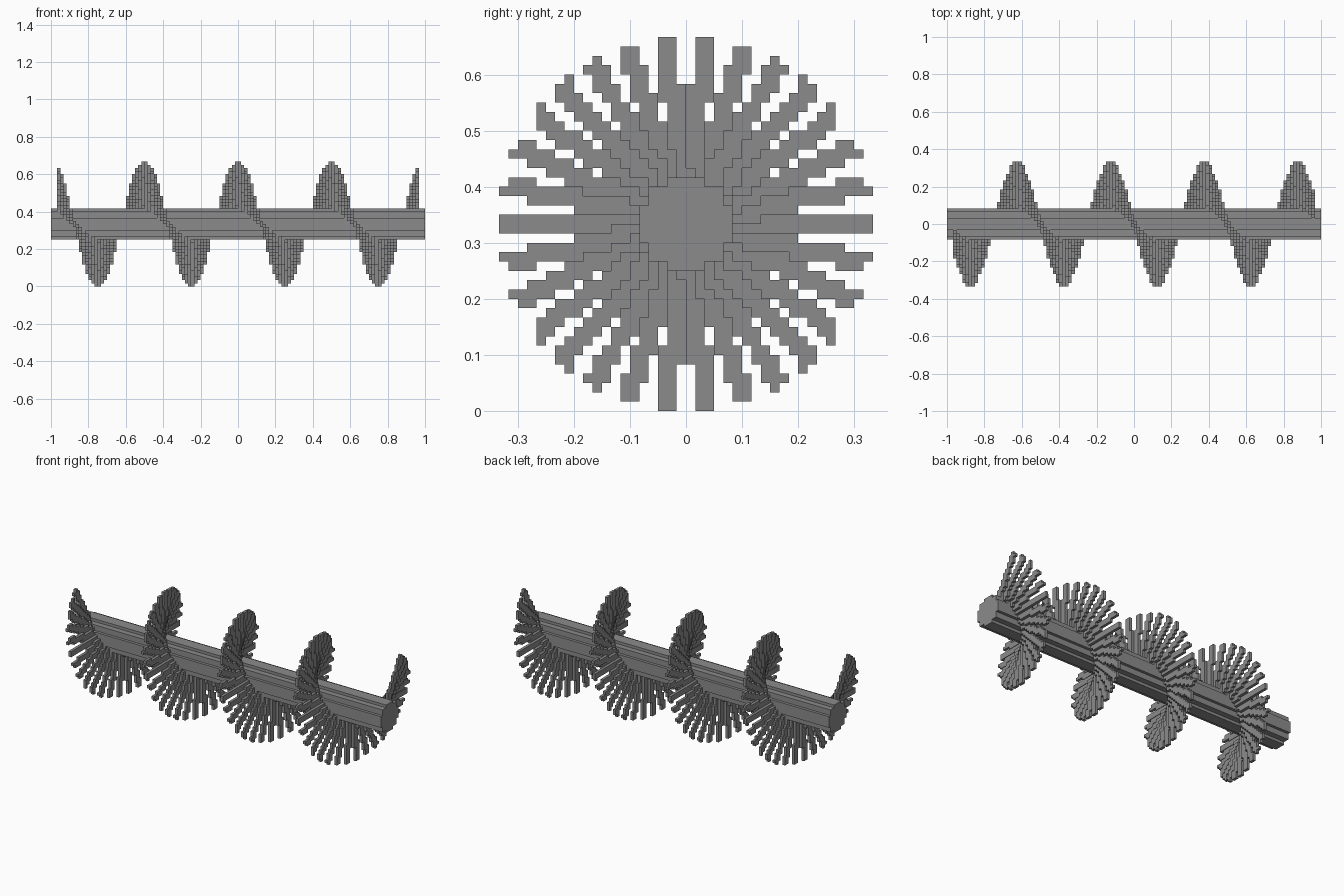
import bpy, bmesh, math
from mathutils import Vector

if "Cube" in bpy.data.objects:
    bpy.data.objects.remove(bpy.data.objects["Cube"], do_unlink=True)

U = 1 / 60            # size of one block
HALF_LEN = 60         # half the shaft length, in blocks
BLADE_HALF = 58       # half the bladed length
R_SHAFT, R_BLADE = 5, 20
TURN = 30             # blocks along x per full turn
SPOKE_HALF = 1.1      # half width of a spoke

grey = bpy.data.materials.new("metal grey")
grey.use_nodes = True
colour = (0.26, 0.26, 0.265, 1)
grey.diffuse_color = colour
grey.node_tree.nodes["Principled BSDF"].inputs["Base Color"].default_value = colour


def to_object(bm, name):
    """Scale blocks to units, lift onto the ground and link."""
    bmesh.ops.remove_doubles(bm, verts=bm.verts, dist=0.001)
    bmesh.ops.recalc_face_normals(bm, faces=bm.faces)
    for v in bm.verts:
        v.co = v.co * U + Vector((0, 0, R_BLADE * U))
    mesh = bpy.data.meshes.new(name)
    bm.to_mesh(mesh)
    bm.free()
    mesh.materials.append(grey)
    obj = bpy.data.objects.new(name, mesh)
    bpy.context.collection.objects.link(obj)


# Shaft: stepped round profile extruded along x
quarter = [(5, 2), (4, 2), (4, 4), (2, 4), (2, 5)]
half = quarter + [(-y, z) for y, z in reversed(quarter)]
profile = half + [(-y, -z) for y, z in half]
bm = bmesh.new()
cap = bm.faces.new([bm.verts.new((-HALF_LEN, y, z)) for y, z in profile])
ext = bmesh.ops.extrude_face_region(bm, geom=[cap], use_keep_orig=True)
bmesh.ops.translate(bm, vec=(2 * HALF_LEN, 0, 0),
                    verts=[g for g in ext["geom"] if isinstance(g, bmesh.types.BMVert)])
to_object(bm, "shaft")


# Helical blade: one blocky spoke per slice, turning along the shaft
def in_shaft(j, k):
    return math.hypot(j + 0.5, k + 0.5) < R_SHAFT


def spoke_cells(i):
    a = 2 * math.pi * (i + 0.5) / TURN
    dy, dz = -math.sin(a), math.cos(a)
    for j in range(-R_BLADE, R_BLADE):
        for k in range(-R_BLADE, R_BLADE):
            y, z = j + 0.5, k + 0.5
            if (math.hypot(y, z) < R_BLADE and not in_shaft(j, k)
                    and y * dy + z * dz > 0
                    and abs(y * dz - z * dy) < SPOKE_HALF):
                yield i, j, k


cells = {c for i in range(-BLADE_HALF, BLADE_HALF) for c in spoke_cells(i)}
bm = bmesh.new()
for cell in sorted(cells):
    for axis in range(3):
        for side in (0, 1):
            near = list(cell)
            near[axis] += 2 * side - 1
            if tuple(near) in cells or in_shaft(near[1], near[2]):
                continue
            # exposed block side
            corners = []
            for p, q in ((0, 0), (1, 0), (1, 1), (0, 1)):
                co = list(cell)
                co[axis] += side
                co[(axis + 1) % 3] += p
                co[(axis + 2) % 3] += q
                corners.append(bm.verts.new(co))
            if side == 0:
                corners.reverse()
            bm.faces.new(corners)
# normals are already outward; merge corners
to_object(bm, "helical_blade")
